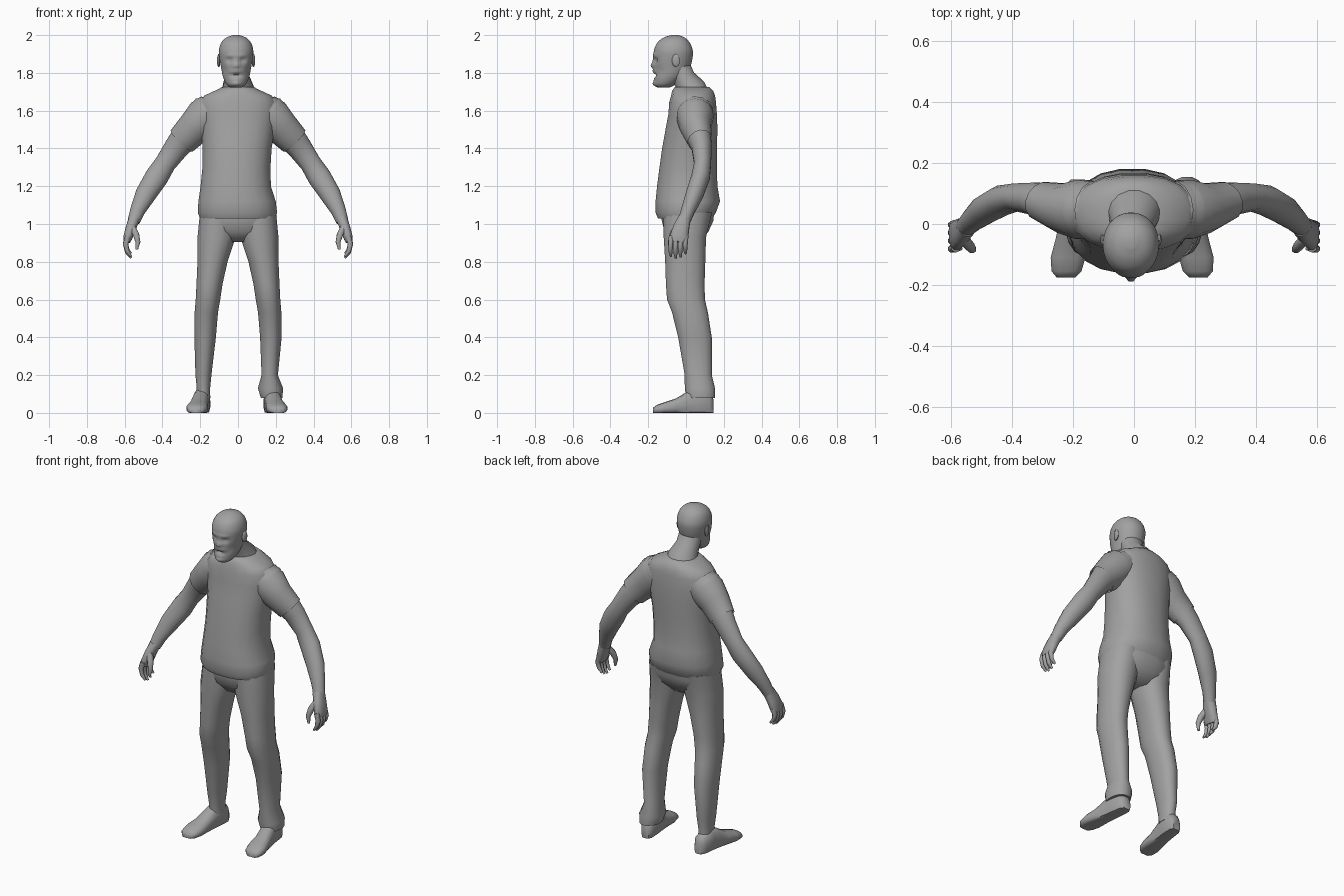
import bpy, bmesh, math
from mathutils import Vector

grey = bpy.data.materials.new("plain grey")
grey.diffuse_color = (0.36, 0.36, 0.36, 1)
X, Y, Z = Vector((1, 0, 0)), Vector((0, 1, 0)), Vector((0, 0, 1))


def loft(name, rings, seg=16, power=2.0, tweak=None, caps=True):
    """Skin a list of rings (centre, axis u, axis v, radius u, radius v)."""
    bm = bmesh.new()
    loops = []
    for c, u, v, ru, rv in rings:
        loop = []
        for i in range(seg):
            a = 2 * math.pi * (i + 0.5) / seg
            ca, sa = math.cos(a), math.sin(a)
            p = Vector(c) + u * (ru * math.copysign(abs(ca) ** (2 / power), ca)) \
                + v * (rv * math.copysign(abs(sa) ** (2 / power), sa))
            loop.append(bm.verts.new(tweak(p) if tweak else p))
        loops.append(loop)
    for a, b in zip(loops, loops[1:]):
        for i in range(seg):
            j = (i + 1) % seg
            bm.faces.new((a[i], a[j], b[j], b[i]))
    if caps:
        bm.faces.new(loops[0])
        bm.faces.new(loops[-1])
    bmesh.ops.recalc_face_normals(bm, faces=bm.faces)
    me = bpy.data.meshes.new(name)
    bm.to_mesh(me)
    bm.free()
    ob = bpy.data.objects.new(name, me)
    bpy.context.collection.objects.link(ob)
    me.materials.append(grey)
    bpy.ops.object.select_all(action='DESELECT')
    ob.select_set(True)
    bpy.context.view_layer.objects.active = ob
    bpy.ops.object.shade_smooth_by_angle(angle=math.radians(55))
    return ob


def upright(rows, s=1):
    """Level rings from rows (z, centre x, radius x, front y, back y)."""
    return [((s * cx, (f + b) / 2, z), X, Y, rx, (b - f) / 2) for z, cx, rx, f, b in rows]


def limb(rows, s=1):
    """Rings square to a path, rows (x, y, z, radius along y, radius across)."""
    pts = [Vector((s * r[0], r[1], r[2])) for r in rows]
    out = []
    for i, r in enumerate(rows):
        t = (pts[min(i + 1, len(pts) - 1)] - pts[max(i - 1, 0)]).normalized()
        u = (Y - t * t.dot(Y)).normalized()
        out.append((pts[i], u, t.cross(u), r[3], r[4]))
    return out


def smooth_rows(rows, n):
    """Resample rows with a Catmull-Rom curve, n steps per span."""
    out = []
    for i in range(len(rows) - 1):
        p = [rows[max(0, min(len(rows) - 1, i + k))] for k in (-1, 0, 1, 2)]
        for k in range(n):
            t = k / n
            out.append(tuple(0.5 * (2 * b + (c - a) * t + (2 * a - 5 * b + 4 * c - d) * t * t
                                    + (3 * b - a - 3 * c + d) * t ** 3) for a, b, c, d in zip(*p)))
    return out + [rows[-1]]


# Shirt body, hem to collar
loft("shirt", upright([
    (1.03, -0.003, 0.200, -0.150, 0.140), (1.06, -0.003, 0.212, -0.163, 0.160),
    (1.12, -0.005, 0.207, -0.163, 0.182), (1.20, -0.012, 0.188, -0.155, 0.168),
    (1.30, -0.008, 0.182, -0.142, 0.165), (1.40, -0.005, 0.185, -0.128, 0.165),
    (1.50, 0, 0.195, -0.110, 0.168), (1.58, 0, 0.205, -0.095, 0.165),
    (1.645, 0, 0.205, -0.090, 0.160), (1.68, 0, 0.180, -0.080, 0.155),
    (1.705, 0, 0.125, -0.075, 0.145), (1.725, 0, 0.085, -0.060, 0.125)]), 20, 2.3)

# Hips of the trousers
loft("trouser_hips", upright([
    (1.12, 0, 0.19, -0.13, 0.15), (1.02, 0, 0.205, -0.130, 0.148),
    (0.96, 0, 0.190, -0.115, 0.120), (0.905, 0, 0.09, -0.07, 0.07)]), 20, 2.3)

# Neck leaning forward
loft("neck", limb([
    (0, 0.045, 1.66, 0.09, 0.10), (0, 0.03, 1.72, 0.075, 0.085),
    (-0.005, -0.01, 1.77, 0.062, 0.068), (-0.01, -0.04, 1.84, 0.06, 0.068)]), 16)

# Head with the face pushed in and out: (x, z, width, height, amount)
FACE = [(0, 1.838, 0.013, 0.014, 0.022), (0, 1.865, 0.010, 0.020, 0.010),
        (0.034, 1.866, 0.014, 0.012, -0.015), (-0.034, 1.866, 0.014, 0.012, -0.015),
        (0.03, 1.892, 0.022, 0.008, 0.007), (-0.03, 1.892, 0.022, 0.008, 0.007),
        (0, 1.808, 0.030, 0.008, 0.008), (0, 1.786, 0.026, 0.007, -0.018),
        (0, 1.768, 0.024, 0.008, 0.004), (0, 1.742, 0.025, 0.014, 0.012),
        (0.06, 1.81, 0.016, 0.025, -0.008), (-0.06, 1.81, 0.016, 0.025, -0.008)]


def shape_face(p):
    if p.y < -0.08:
        p.y -= sum(d * math.exp(-((p.x + 0.01 - x) / w) ** 2 - ((p.z - z) / h) ** 2)
                   for x, z, w, h, d in FACE)
    return p


loft("head", upright(smooth_rows([
    (1.722, -0.01, 0.028, -0.150, -0.085), (1.740, -0.01, 0.052, -0.165, -0.055),
    (1.780, -0.01, 0.070, -0.168, -0.010), (1.830, -0.01, 0.080, -0.172, 0.022),
    (1.880, -0.01, 0.089, -0.172, 0.035), (1.920, -0.01, 0.091, -0.170, 0.036),
    (1.960, -0.01, 0.079, -0.152, 0.020), (1.986, -0.01, 0.054, -0.120, -0.005),
    (2.000, -0.01, 0.018, -0.080, -0.040)], 5)), 36, 2.1, shape_face)

# Foot rows: (y, centre x, half width, height)
FOOT = [(0.146, 0.172, 0.024, 0.07), (0.125, 0.174, 0.040, 0.11), (0.06, 0.180, 0.044, 0.135),
        (0.01, 0.187, 0.045, 0.115), (-0.05, 0.196, 0.050, 0.078), (-0.11, 0.204, 0.058, 0.058),
        (-0.155, 0.209, 0.050, 0.042), (-0.176, 0.211, 0.030, 0.026)]

for s, side in ((1, "left"), (-1, "right")):
    # Ear
    loft(side + "_ear", [((-0.01 + s * (0.085 + 0.005 * k), -0.058 + 0.003 * k, 1.865), Y, Z, a, b)
                         for k, a, b in ((0, 0.012, 0.025), (1, 0.02, 0.034),
                                         (2, 0.02, 0.034), (3, 0.01, 0.02))], 10)

    # Bare arm from shoulder to wrist
    loft(side + "_arm", limb([
        (0.10, 0.045, 1.61, 0.08, 0.08), (0.16, 0.048, 1.58, 0.098, 0.105),
        (0.225, 0.050, 1.515, 0.080, 0.088), (0.275, 0.068, 1.465, 0.066, 0.077),
        (0.325, 0.083, 1.405, 0.054, 0.066), (0.385, 0.088, 1.32, 0.046, 0.056),
        (0.43, 0.078, 1.25, 0.050, 0.062), (0.49, 0.045, 1.155, 0.047, 0.055),
        (0.532, 0.010, 1.07, 0.037, 0.040), (0.552, -0.010, 1.015, 0.033, 0.033)], s), 14)

    # Short sleeve with an open end
    loft(side + "_sleeve", limb([
        (0.13, 0.046, 1.605, 0.095, 0.095), (0.175, 0.048, 1.565, 0.099, 0.106),
        (0.23, 0.052, 1.51, 0.083, 0.092), (0.298, 0.074, 1.44, 0.066, 0.081)], s), 14, caps=False)

    # Palm, curled fingers and thumb
    loft(side + "_palm", limb([
        (0.548, -0.008, 1.03, 0.033, 0.031), (0.567, -0.025, 0.98, 0.044, 0.028),
        (0.583, -0.037, 0.93, 0.050, 0.025), (0.588, -0.040, 0.905, 0.045, 0.018)], s), 12, 2.4)
    for k, length in enumerate((0.92, 1.0, 0.95, 0.8)):
        y = -0.078 + 0.026 * k
        loft(f"{side}_finger_{k + 1}", limb([
            (0.583, y, 0.935, 0.014, 0.016), (0.595, y - 0.003, 0.935 - 0.045 * length, 0.0135, 0.015),
            (0.587, y - 0.004, 0.935 - 0.085 * length, 0.012, 0.012),
            (0.566, y - 0.002, 0.935 - 0.115 * length, 0.006, 0.006)], s), 8)
    loft(side + "_thumb", limb([
        (0.562, -0.045, 0.985, 0.020, 0.020), (0.540, -0.070, 0.945, 0.018, 0.018),
        (0.530, -0.083, 0.905, 0.014, 0.014), (0.536, -0.086, 0.865, 0.007, 0.007)], s), 8)

    # Trouser leg, loose cuff on one side and narrow ankle on the other
    leg = [(1.06, 0.105, 0.098, -0.120, 0.140), (0.93, 0.113, 0.103, -0.120, 0.108),
           (0.80, 0.135, 0.081, -0.112, 0.104), (0.68, 0.151, 0.070, -0.108, 0.100),
           (0.60, 0.159, 0.066, -0.102, 0.102), (0.53, 0.168, 0.063, -0.075, 0.118),
           (0.40, 0.174, 0.058, -0.043, 0.138)]
    if s > 0:
        leg += [(0.20, 0.168, 0.044, -0.008, 0.138), (0.13, 0.172, 0.068, -0.008, 0.155),
                (0.08, 0.178, 0.058, 0.000, 0.155)]
    else:
        leg += [(0.20, 0.183, 0.043, -0.005, 0.132), (0.13, 0.183, 0.036, 0.008, 0.120),
                (0.08, 0.184, 0.038, 0.010, 0.125)]
    loft(side + "_trouser_leg", upright(leg, s), 16, 2.2)

    # Flat-soled foot turned slightly outward
    out = 0.0 if s > 0 else 0.012
    loft(side + "_foot", [((s * (cx + out), y, h * 0.42), X, Z, rx, h * 0.58)
                          for y, cx, rx, h in FOOT], 14, 2.4,
         lambda p: Vector((p.x, p.y, max(p.z, 0.0))))
